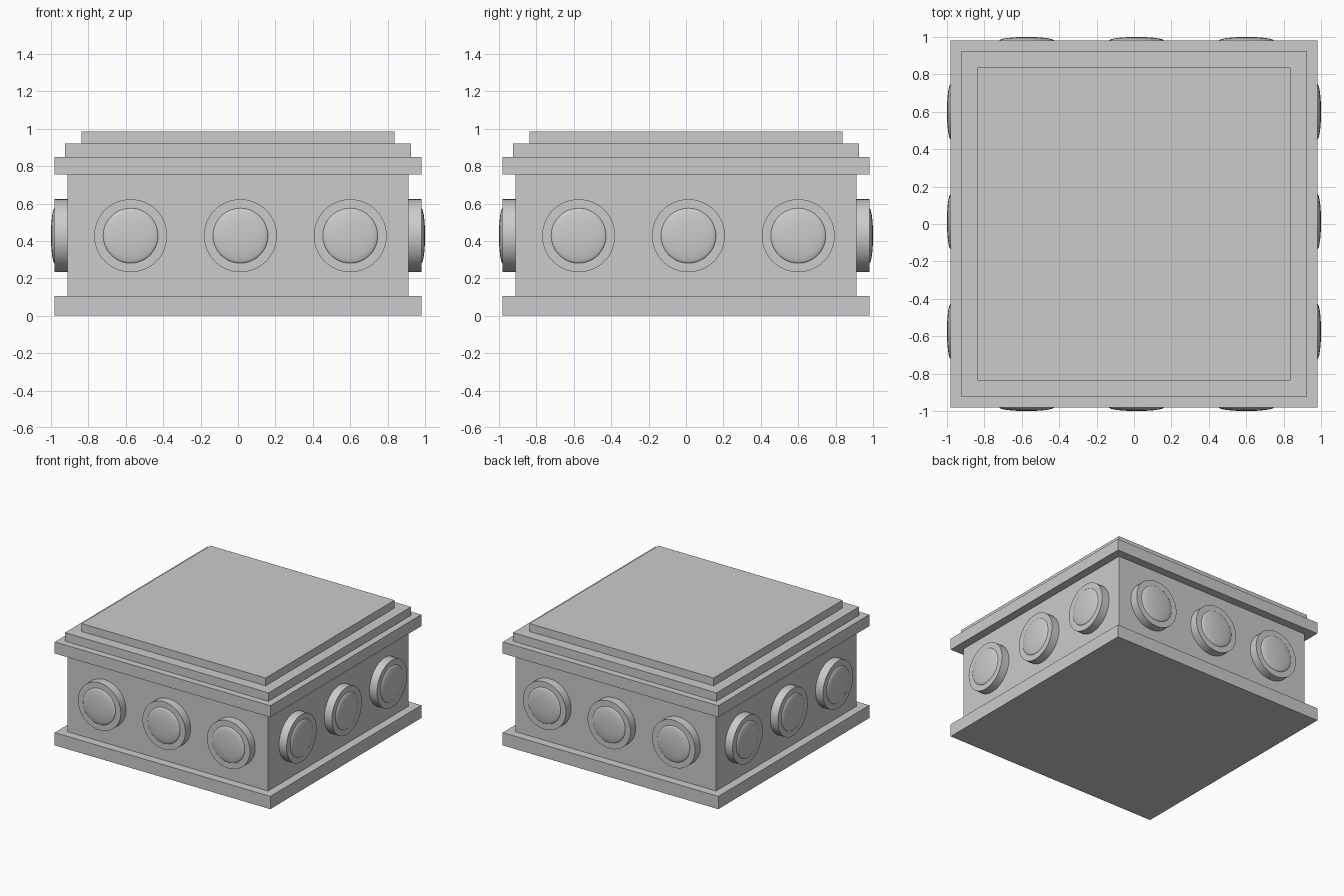
import bpy, bmesh, math
from mathutils import Matrix, Vector

cube = bpy.data.objects.get("Cube")
if cube:
    bpy.data.objects.remove(cube, do_unlink=True)

GREY = (0.6, 0.6, 0.6, 1.0)
stone = bpy.data.materials.new("grey_stone")
stone.use_nodes = True
stone.diffuse_color = GREY
stone.node_tree.nodes["Principled BSDF"].inputs["Base Color"].default_value = GREY


def finish(bm, name, smooth=False):
    mesh = bpy.data.meshes.new(name)
    bmesh.ops.recalc_face_normals(bm, faces=bm.faces)
    bm.to_mesh(mesh)
    bm.free()
    mesh.materials.append(stone)
    obj = bpy.data.objects.new(name, mesh)
    bpy.context.collection.objects.link(obj)
    if smooth:
        bpy.ops.object.select_all(action="DESELECT")
        obj.select_set(True)
        bpy.context.view_layer.objects.active = obj
        bpy.ops.object.shade_smooth_by_angle(angle=math.radians(40))
    return obj


def slab(name, half, bottom, top):
    bm = bmesh.new()
    bmesh.ops.create_cube(bm, size=1)
    bmesh.ops.scale(bm, vec=(2 * half, 2 * half, top - bottom), verts=bm.verts)
    bmesh.ops.translate(bm, vec=(0, 0, (bottom + top) / 2), verts=bm.verts)
    return finish(bm, name)


# Square stacked block
slab("base_plinth", 0.98, 0, 0.105)
slab("main_body", 0.912, 0.105, 0.755)
slab("cornice", 0.98, 0.755, 0.85)
slab("middle_step", 0.925, 0.85, 0.92)
slab("top_step", 0.837, 0.92, 0.985)

# Round bosses: three on each side, each a disc with a shallow dome
FACE, DISC_BACK, DISC_FRONT = 0.912, 0.89, 0.98
SPACING, SHIFT, HEIGHT = 0.587, 0.013, 0.428
sides = {"front": (0, -1), "back": (0, 1), "left": (1, 0), "right": (-1, 0)}

for side, (nx, ny) in sides.items():
    normal = Vector((nx, ny, 0))
    turn = normal.to_track_quat("Z", "Y").to_matrix().to_4x4()
    along = Vector((abs(ny), abs(nx), 0))
    for i in range(3):
        spot = along * (SHIFT + (i - 1) * SPACING) + Vector((0, 0, HEIGHT))

        bm = bmesh.new()
        bmesh.ops.create_cone(bm, cap_ends=True, segments=48, radius1=0.195,
                              radius2=0.195, depth=DISC_FRONT - DISC_BACK)
        middle = spot + normal * (DISC_FRONT + DISC_BACK) / 2
        bm.transform(Matrix.Translation(middle) @ turn)
        finish(bm, f"{side}_disc_{i + 1}", smooth=True)

        bm = bmesh.new()
        bmesh.ops.create_uvsphere(bm, u_segments=48, v_segments=24, radius=1)
        squash = Matrix.Diagonal((0.147, 0.147, 0.02, 1))
        bm.transform(Matrix.Translation(spot + normal * DISC_FRONT) @ turn @ squash)
        finish(bm, f"{side}_dome_{i + 1}", smooth=True)
